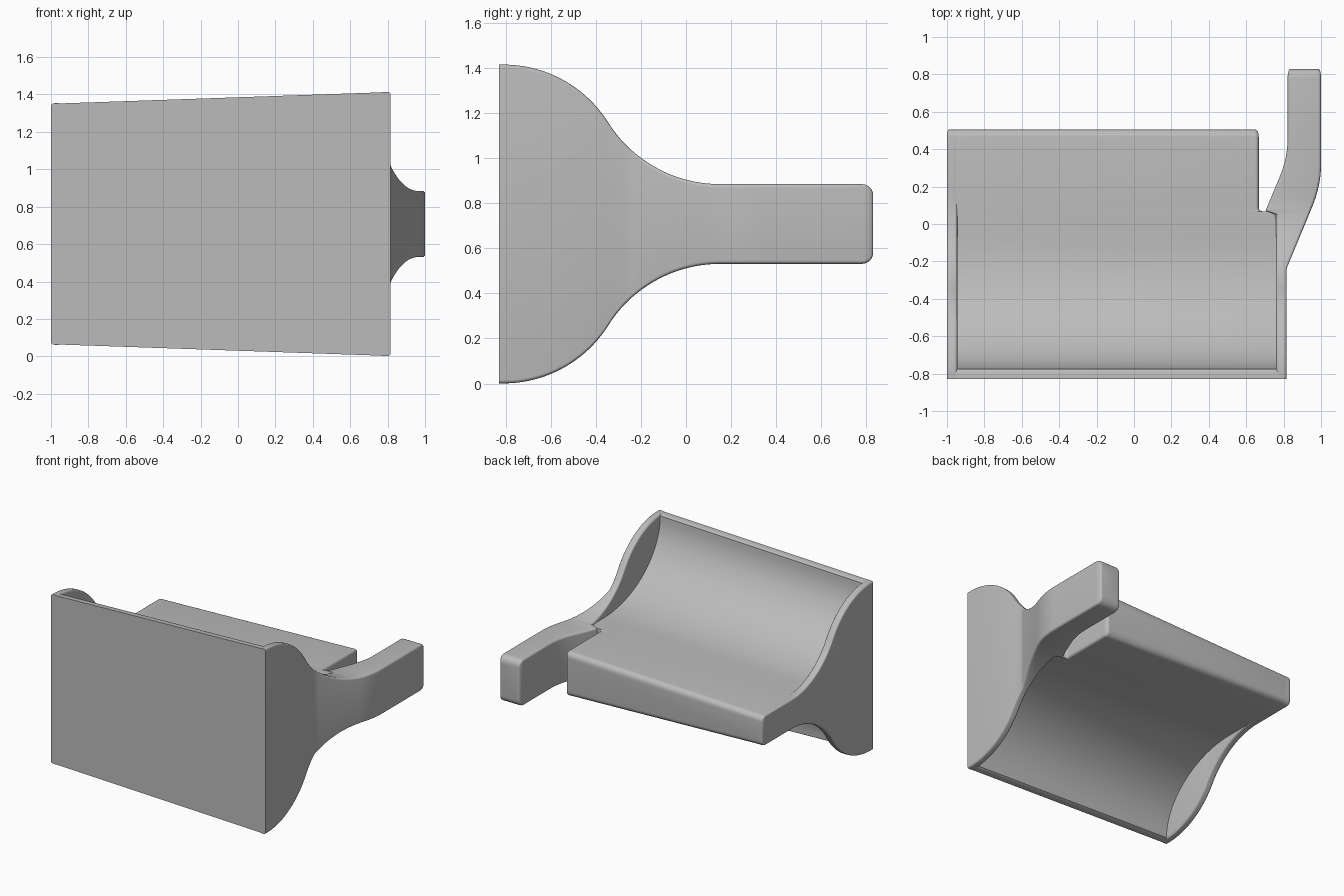
import bpy, bmesh, math

cube = bpy.data.objects.get("Cube")
if cube:
    bpy.data.objects.remove(cube, do_unlink=True)

MID, PEAK, ARM = 0.7075, 0.7075, 0.177   # mid height, half heights of plate and arm
TAPER, FACE = 0.0345, 0.815              # vertical draft along x, right-hand face

grey = bpy.data.materials.new("light grey")
grey.use_nodes = True
grey.diffuse_color = (0.5, 0.5, 0.5, 1)
grey.node_tree.nodes["Principled BSDF"].inputs["Base Color"].default_value = (0.5, 0.5, 0.5, 1)


def wall_half(y):
    """Half height of the S-shaped side walls: convex arc, then concave arc."""
    if y < -0.344:
        return 0.865 - MID + math.sqrt(0.55 ** 2 - (y + 0.81) ** 2)
    if y < 0.15:
        return ARM + 0.584 - math.sqrt(0.584 ** 2 - (y - 0.15) ** 2)
    return ARM


def bend(y, x0, y0, y1, y2):
    """Straight slant from y0 to y1 that eases out parallel to y by y2."""
    q = min(max(y - y1, 0), y2 - y1)
    return x0 + 0.416 * (max(min(y, y1) - y0, 0) + q - q * q / (2 * (y2 - y1)))


def ring(y, x0, x1, half, r):
    """Rounded rectangle section with the draft applied to its height."""
    pts = []
    for k, (sx, sz) in enumerate(((1, 1), (-1, 1), (-1, -1), (1, -1))):
        for i in range(6):
            a = math.radians(90 * k + 18 * i)
            x = (x1 - r if sx > 0 else x0 + r) + r * math.cos(a)
            z = sz * (half - r) + r * math.sin(a)
            z *= 1 - TAPER * max(FACE - x, 0) / half
            pts.append((x, y, MID + z))
    return pts


def loft(name, sections, r, end_x, end_z):
    """Skin sections along y; the rear end is rounded by end_x and end_z."""
    y, x0, x1, half = sections.pop()
    for i in range(7):
        a = math.radians(15 * i)
        c, s = 1 - math.cos(a), math.sin(a)
        sections.append((y - end_z * (1 - s), x0 + end_x * c, x1 - end_x * c, half - end_z * c))
    bm = bmesh.new()
    rings = [[bm.verts.new(p) for p in ring(*s, r)] for s in sections]
    n = len(rings[0])
    for a, b in zip(rings, rings[1:]):
        for i in range(n):
            bm.faces.new((a[i], a[(i + 1) % n], b[(i + 1) % n], b[i]))
    bm.faces.new(rings[0])
    bm.faces.new(rings[-1])
    bmesh.ops.recalc_face_normals(bm, faces=bm.faces)
    mesh = bpy.data.meshes.new(name)
    bm.to_mesh(mesh)
    bm.free()
    mesh.materials.append(grey)
    obj = bpy.data.objects.new(name, mesh)
    bpy.context.collection.objects.link(obj)
    bpy.ops.object.select_all(action="DESELECT")
    obj.select_set(True)
    bpy.context.view_layer.objects.active = obj
    bpy.ops.object.shade_smooth_by_angle(angle=math.radians(35))
    return obj


def steps(a, b, n):
    return [a + (b - a) * i / n for i in range(n + 1)]


# Front plate flowing through a cove, above and below, into the shelf
L, R = -0.995, 0.81
body = [(-0.83, L, R, PEAK - 0.002), (-0.795, L, R, PEAK - 0.002), (-0.783, L, R, PEAK - 0.006)]
for t in steps(0, math.pi / 2, 24):
    body.append((-0.095 - 0.68 * math.cos(t), L, R, ARM - 0.001 + 0.52 * (1 - math.sin(t))))
body.append((0.068, L, 0.75, ARM - 0.001))
for t in steps(0, math.pi / 2, 5):
    body.append((0.068 + 0.018 * (1 - math.cos(t)), L, 0.685 - 0.018 * math.sin(t), ARM - 0.001))
body.append((0.505, L, 0.667, ARM - 0.001))
loft("plate_and_shelf", body, 0.02, 0.018, 0.04)

# Left side wall, running on into the end of the shelf
left = [(y, -1, -0.945, wall_half(y)) for y in steps(-0.83, 0.18, 40)]
left.append((0.505, -1, -0.945, ARM))
loft("left_wall", left, 0.016, 0.01, 0.04)

# Right side wall, sweeping outward into the arm
right = []
for y in steps(-0.83, 0.05, 44) + steps(0.07, 0.48, 24) + [0.83]:
    inner = 0.76 if y < 0.06 else bend(y, 0.703, 0.07, 0.25, 0.46)
    right.append((y, inner, bend(y, FACE, -0.24, 0.09, 0.32), wall_half(y)))
loft("right_wall_and_arm", right, 0.016, 0.014, 0.05)
